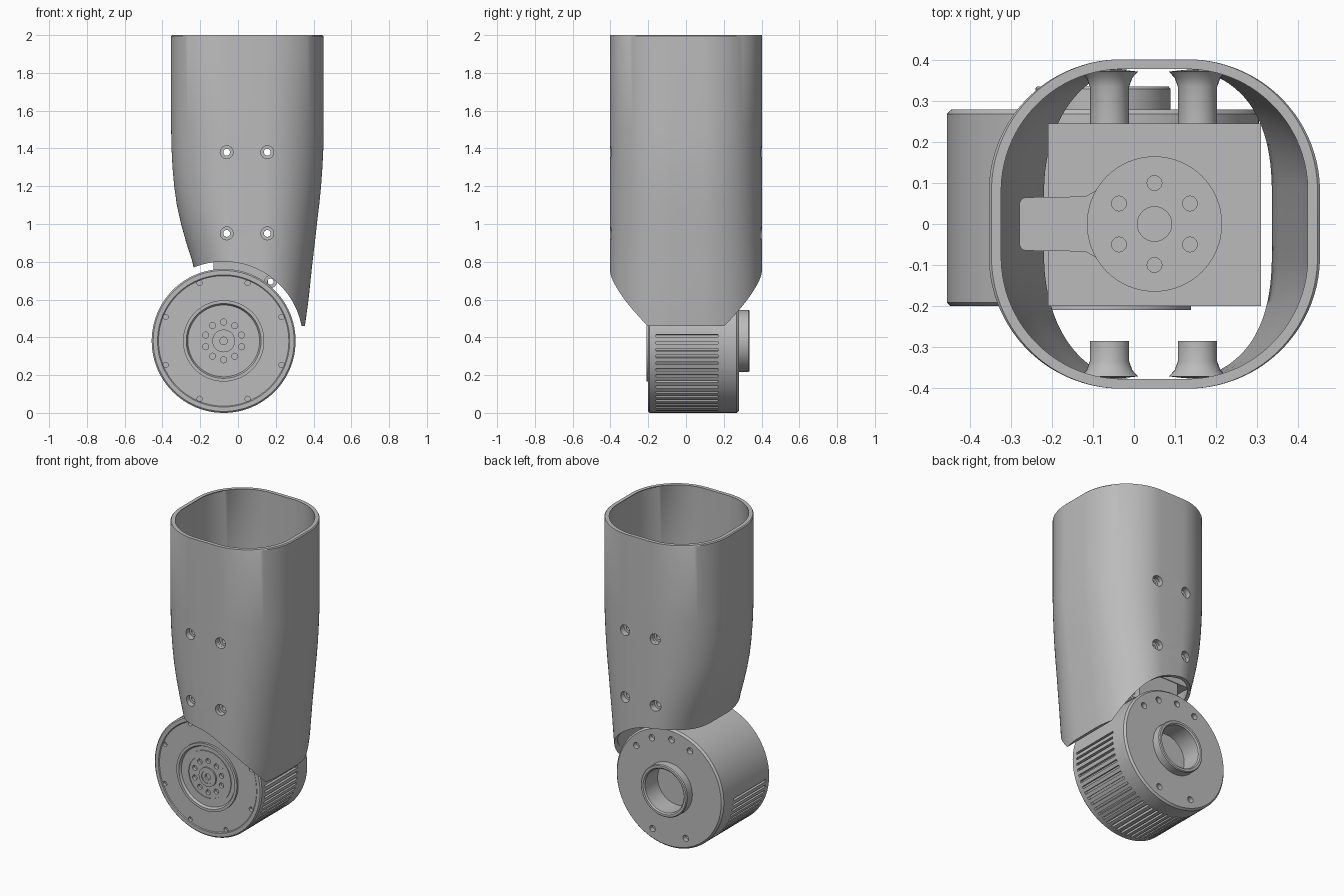
import bpy, bmesh
from math import sin, cos, pi, radians, copysign
from mathutils import Matrix, Vector

if "Cube" in bpy.data.objects:
    bpy.data.objects.remove(bpy.data.objects["Cube"])

grey = bpy.data.materials.new("plain grey")
grey.use_nodes = True
grey.diffuse_color = (0.5, 0.5, 0.5, 1)
grey.node_tree.nodes["Principled BSDF"].inputs["Base Color"].default_value = grey.diffuse_color

MX, MZ, R = -0.076, 0.381, 0.381      # motor axis and radius
CX = 0.05                             # shell axis
BOLTS = [(x, z) for x in (-0.06, 0.155) for z in (0.95, 1.38)]


def finish(name, bm):
    bmesh.ops.remove_doubles(bm, verts=bm.verts, dist=1e-5)
    bmesh.ops.recalc_face_normals(bm, faces=bm.faces)
    mesh = bpy.data.meshes.new(name)
    bm.to_mesh(mesh)
    bm.free()
    mesh.materials.append(grey)
    ob = bpy.data.objects.new(name, mesh)
    bpy.context.collection.objects.link(ob)
    return ob


def bridge(bm, rings, closed=False):
    """Join successive vertex rings with quads."""
    n = len(rings[0])
    pairs = list(zip(rings, rings[1:])) + ([(rings[-1], rings[0])] if closed else [])
    for a, b in pairs:
        for i in range(n):
            j = (i + 1) % n
            bm.faces.new((a[i], a[j], b[j], b[i]))


def lathe(name, profile, x, z, closed=False, n=96):
    """Turn (radius, y) points about an axis parallel to y."""
    bm = bmesh.new()
    rings = [[bm.verts.new((x + r * cos(2 * pi * i / n), y, z + r * sin(2 * pi * i / n)))
              for i in range(n)] for r, y in profile]
    bridge(bm, rings, closed)
    bmesh.ops.dissolve_degenerate(bm, dist=1e-6, edges=bm.edges)
    return finish(name, bm)


def add_cyl(bm, centre, radius, depth, axis="Y", n=24):
    rot = Matrix.Rotation(pi / 2, 4, "X") if axis == "Y" else Matrix()
    bmesh.ops.create_cone(bm, cap_ends=True, segments=n, radius1=radius, radius2=radius,
                          depth=depth, matrix=Matrix.Translation(centre) @ rot)


def add_box(bm, low, high, turn=Matrix()):
    low, high = Vector(low), Vector(high)
    bmesh.ops.create_cube(bm, size=1, matrix=turn @ Matrix.Translation((low + high) / 2)
                          @ Matrix.Diagonal((*(high - low), 1)))


def combine(ob, bm, operation="DIFFERENCE"):
    """Boolean the object with a temporary helper and keep the result."""
    helper = finish("helper", bm)
    helper.hide_render = True
    mod = ob.modifiers.new("cut", "BOOLEAN")
    mod.operation, mod.solver, mod.object = operation, "EXACT", helper
    dg = bpy.context.evaluated_depsgraph_get()
    mesh = bpy.data.meshes.new_from_object(ob.evaluated_get(dg))
    ob.modifiers.clear()
    ob.data = mesh
    bpy.data.objects.remove(helper)


# Motor: turned body with stepped front plate and rear hub
motor = lathe("motor", [
    (0, -.185), (.02, -.185), (.02, -.2), (.04, -.2), (.04, -.205), (.06, -.205), (.06, -.195),
    (.135, -.195), (.135, -.2), (.165, -.2), (.165, -.195), (.19, -.195), (.198, -.21),
    (.215, -.21), (.215, -.196), (.345, -.196), (.35, -.2), (.373, -.2), (R, -.192),
    (R, .268), (.37, .28), (.165, .28), (.165, .33), (.16, .336), (.146, .336), (.138, .328),
    (.138, .2), (0, .2)], MX, MZ)

# Motor cuts: screw holes on both faces and cooling slots around the lower half
bm = bmesh.new()


def hole(angle, ring, radius, y, depth):
    a = radians(angle)
    add_cyl(bm, (MX + ring * cos(a), y, MZ + ring * sin(a)), radius, depth, n=20)


for k in range(8):
    hole(22.5 + 45 * k, 0.332, 0.014, -0.2, 0.05)
for k in range(10):
    hole(18 + 36 * k, 0.1, 0.016, -0.2, 0.05)
for angle in (42, 67, 93, 118, 248, 292):
    hole(angle, 0.315, 0.02, 0.28, 0.06)
axis = Matrix.Translation((MX, 0, MZ))
for k in range(34):
    turn = axis @ Matrix.Rotation(radians(-4 + 5.5 * k), 4, "Y")
    add_box(bm, (0.36, -0.16, -0.007), (0.41, 0.17, 0.007), turn)
combine(motor, bm)

# Shell: rounded square tube that narrows downward
bm = bmesh.new()
levels = [(2, .396, .396), (1.994, .402, .402), (1.5, .402, .402), (1.4, .4, .4),
          (1.3, .395, .395), (1.2, .386, .388), (1.1, .372, .378), (1, .35, .366),
          (.9, .322, .355), (.8, .29, .343), (.6, .25, .322), (.46, .22, .303)]


def section(z, left, right, corner):
    ring = []
    for i in range(96):
        a = 2 * pi * (i + 0.5) / 96
        x = copysign(0.08, cos(a)) + corner * cos(a)
        y = copysign(0.08, sin(a)) + corner * sin(a)
        ring.append(bm.verts.new((CX + x / 0.4 * (right if x > 0 else left), y, z)))
    return ring


outer = [section(*lv, 0.322) for lv in levels]
inner = [section(*lv, 0.298) for lv in reversed(levels)]
bridge(bm, outer + inner, closed=True)
shell = finish("shell", bm)

# Shell cuts: round clearance over the motor and bolt holes
bm = bmesh.new()
add_cyl(bm, (MX, 0, MZ), 0.42, 1.2, n=128)
for x, z in BOLTS:
    for y in (-0.4, 0.4):
        add_cyl(bm, (x, y, z), 0.034, 0.1)
combine(shell, bm)

# Bored posts flaring into the shell wall
posts = []
for side, name, end in ((-1, "front_post", 0.285), (1, "back_post", 0.244)):
    for x, z in BOLTS:
        profile = [(.018, end), (.048, end), (.048, .335), (.056, .357), (.07, .372),
                   (.034, .376), (.034, .36), (.018, .36)]
        posts.append(lathe(name, [(r, side * y) for r, y in profile], x, z, True, 32))

# Inner drive housing with bolt passages
TOP = 1.47
bm = bmesh.new()
add_box(bm, (-0.21, -0.2, 0.86), (0.31, 0.245, TOP))
housing = finish("inner_housing", bm)
bm = bmesh.new()
for x, z in BOLTS:
    add_cyl(bm, (x, 0, z), 0.018, 1)
combine(housing, bm)

# Output disc with its holes
bm = bmesh.new()
add_cyl(bm, (CX, 0, TOP + 0.01), 0.165, 0.03, "Z", 64)
disc = finish("output_disc", bm)
bm = bmesh.new()
add_cyl(bm, (CX, 0, TOP + 0.02), 0.042, 0.02, "Z", 32)
for k in range(6):
    a = radians(30 + 60 * k)
    add_cyl(bm, (CX + 0.1 * cos(a), 0.1 * sin(a), TOP + 0.02), 0.018, 0.026, "Z")
combine(disc, bm)

# Side tab with rounded corners, flaring toward the disc
bm = bmesh.new()
half = [(-0.08, 0.1), (-0.095, 0.08), (-0.12, 0.067), (-0.265, 0.065), (-0.275, 0.061), (-0.28, 0.05)]
outline = half + [(x, -y) for x, y in reversed(half)]
face = bm.faces.new([bm.verts.new((x, y, TOP - 0.06)) for x, y in outline])
out = bmesh.ops.extrude_face_region(bm, geom=[face])
bmesh.ops.translate(bm, vec=(0, 0, 0.08),
                    verts=[v for v in out["geom"] if isinstance(v, bmesh.types.BMVert)])
tab = finish("side_tab", bm)

# Mount joining the motor to the housing, with a front screw boss
bm = bmesh.new()
add_box(bm, (-0.13, -0.16, 0.66), (0.16, 0.24, 0.87))
mount = finish("motor_mount", bm)
boss = lathe("mount_boss", [(.016, -.19), (.034, -.19), (.034, .2), (.016, .2)],
             0.172, 0.695, True, 32)

# Smooth shading with sharp edges kept
bpy.ops.object.select_all(action="DESELECT")
for ob in [motor, shell, housing, disc, tab, mount, boss] + posts:
    ob.select_set(True)
    bpy.context.view_layer.objects.active = ob
bpy.ops.object.shade_smooth_by_angle(angle=radians(30))
